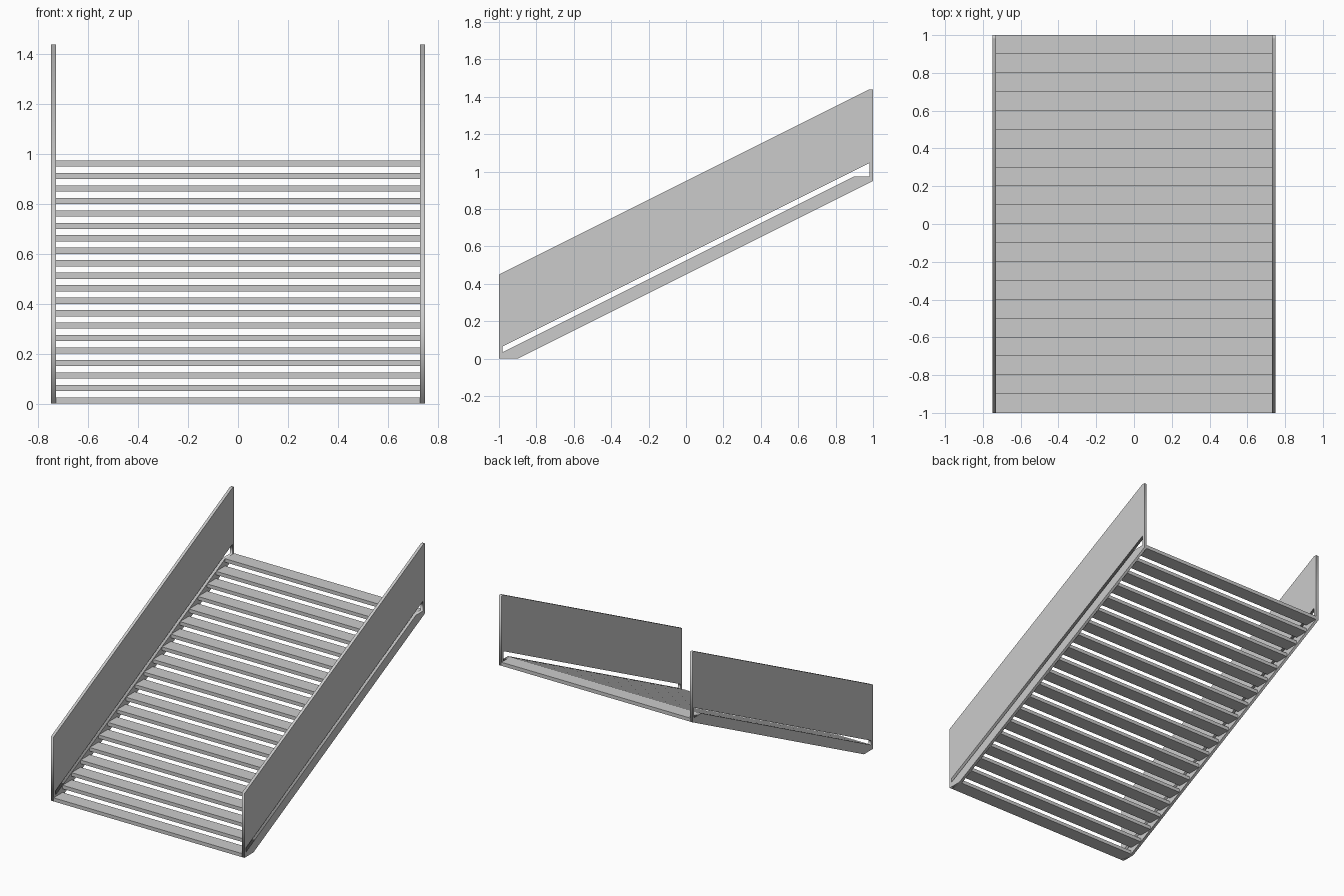
import bpy
from math import radians

if "Cube" in bpy.data.objects:
    bpy.data.objects.remove(bpy.data.objects["Cube"])

STEPS, RUN, RISE, THICK = 20, 0.1, 0.05, 0.025
WALL_X, WALL_T = 0.74, 0.02

# side wall profile (y, z): stringer, end posts and sloping balustrade in one outline
OUTLINE = [(-1, 0), (-0.9, 0), (1, 0.95), (1, 1.44), (0.98, 1.44), (-1, 0.45)]
# long slot between stringer and balustrade
SLOT = [(-0.98, 0.035), (0.9, 0.975), (0.98, 0.975), (0.98, 1.045), (-0.98, 0.065)]


def side_wall(name, x):
    curve = bpy.data.curves.new(name, 'CURVE')
    curve.dimensions = '2D'
    curve.fill_mode = 'BOTH'
    curve.extrude = WALL_T / 2
    for loop in (OUTLINE, SLOT):
        spline = curve.splines.new('POLY')
        spline.points.add(len(loop) - 1)
        for point, (y, z) in zip(spline.points, loop):
            point.co = (y, z, 0, 1)
        spline.use_cyclic_u = True
    obj = bpy.data.objects.new(name, curve)
    bpy.context.collection.objects.link(obj)
    obj.rotation_euler = (radians(90), 0, radians(90))
    obj.location.x = x
    bpy.ops.object.select_all(action='DESELECT')
    obj.select_set(True)
    bpy.context.view_layer.objects.active = obj
    bpy.ops.object.convert(target='MESH')


# left and right walls
side_wall("left_side_wall", -WALL_X)
side_wall("right_side_wall", WALL_X)

# open treads climbing towards the back
width = 2 * WALL_X - WALL_T
for i in range(STEPS):
    bpy.ops.mesh.primitive_cube_add(
        size=1, location=(0, -1 + RUN * (i + 0.5), RISE * i + THICK / 2))
    tread = bpy.context.object
    tread.name = f"tread_{i + 1:02d}"
    tread.scale = (width, RUN, THICK)
